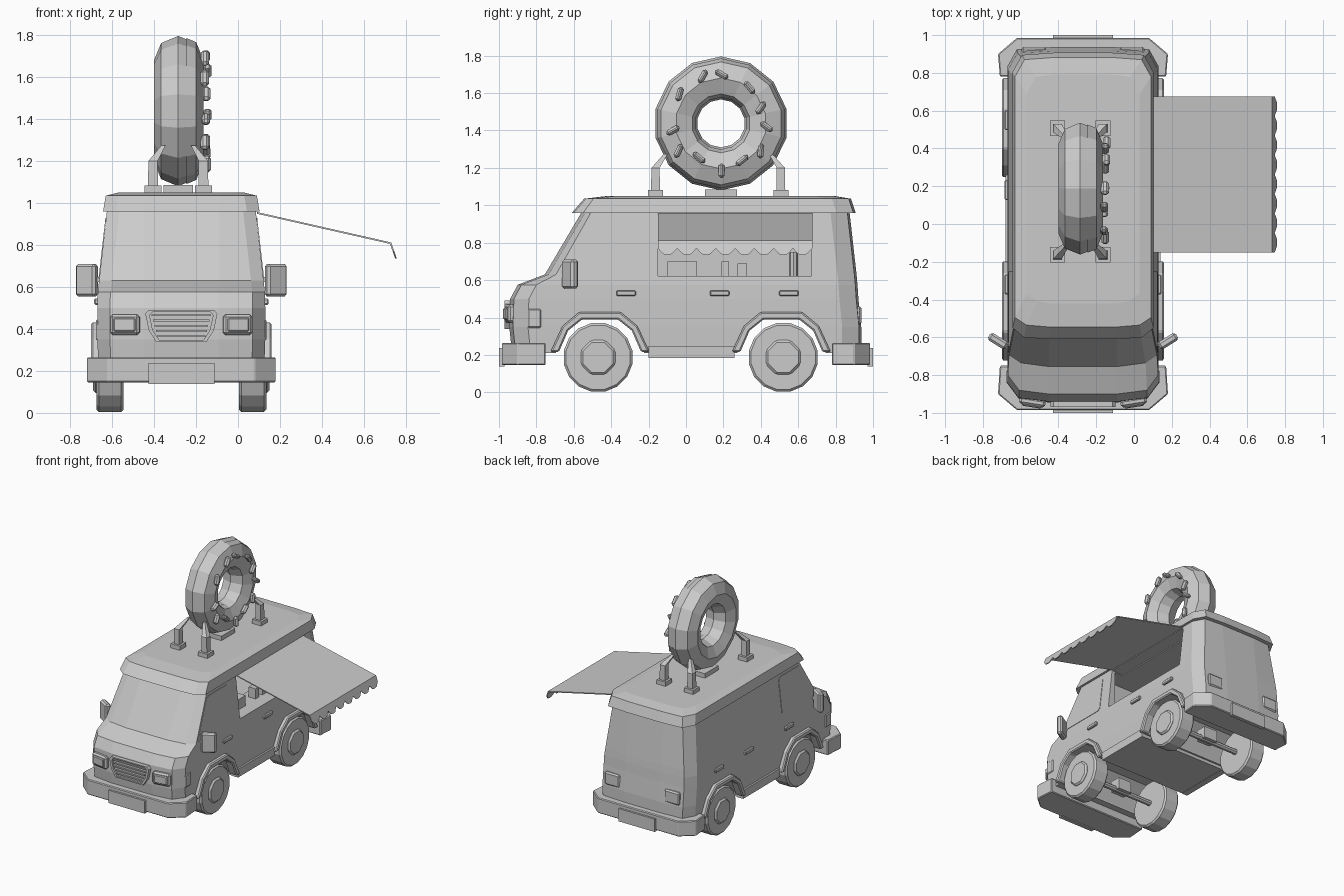
import bpy, bmesh
from math import radians, cos, sin, pi
from mathutils import Vector, Euler

if "Cube" in bpy.data.objects:
    bpy.data.objects.remove(bpy.data.objects["Cube"])

C = -0.27  # centre line of the van


def loft(name, rings):
    """Closed solid through rings of equal point count."""
    bm = bmesh.new()
    vs = [[bm.verts.new(p) for p in r] for r in rings]
    n = len(rings[0])
    for a, b in zip(vs, vs[1:]):
        for i in range(n):
            bm.faces.new((a[i], a[(i + 1) % n], b[(i + 1) % n], b[i]))
    bm.faces.new(vs[0])
    bm.faces.new(vs[-1])
    bmesh.ops.recalc_face_normals(bm, faces=bm.faces)
    me = bpy.data.meshes.new(name)
    bm.to_mesh(me)
    bm.free()
    ob = bpy.data.objects.new(name, me)
    bpy.context.collection.objects.link(ob)
    return ob


def bevel(ob, w):
    if w:
        m = ob.modifiers.new("bevel", "BEVEL")
        m.width, m.segments = w, 1
    return ob


def box(name, loc, size, rot=(0, 0, 0), bev=0):
    x, y, z = (v / 2 for v in size)
    ob = loft(name, [[(-x, -y, h), (x, -y, h), (x, y, h), (-x, y, h)] for h in (-z, z)])
    ob.location, ob.rotation_euler = loc, rot
    return bevel(ob, bev)


def side_prism(name, pts, x0, x1):
    return loft(name, [[(x, y, z) for y, z in pts] for x in (x0, x1)])


def disc(name, x0, x1, y, z, r, n, bev=0):
    pts = [(y + r * cos((i + .5) * 2 * pi / n), z + r * sin((i + .5) * 2 * pi / n)) for i in range(n)]
    return bevel(side_prism(name, pts, x0, x1), bev)


def cut(ob, cutter):
    m = ob.modifiers.new("cut", "BOOLEAN")
    m.operation, m.object = "DIFFERENCE", cutter
    bpy.context.view_layer.objects.active = ob
    bpy.ops.object.modifier_apply(modifier=m.name)
    bpy.data.objects.remove(cutter)


def side_w(z):
    return .40 if z < .575 else .398 - (z - .575) * .114


def plan(z, w, yf, yr, f=.18, a=.02, b=.1, cx=.05, cy=.09):
    """Horizontal outline with faceted front corners and chamfered rear."""
    half = [(f, yf), (w - .06, yf + a), (w, yf + b), (w, yr - cy), (w - cx, yr), (.15, yr + .012)]
    return [(C + x, y, z) for x, y in half] + [(C - x, y, z) for x, y in reversed(half)]


# Body shell
body = loft("van_body", [
    plan(.21, .395, -.93, .925), plan(.35, .40, -.945, .925), plan(.50, .40, -.94, .91),
    plan(.575, .398, -.90, .905), plan(.63, .392, -.755, .90, b=.06), plan(.985, .352, -.545, .86, b=.05)])

# Roof cap
loft("roof", [plan(.96, .373, -.61, .895, a=.01, b=.06), plan(1.035, .36, -.545, .87, a=.01, b=.05),
              plan(1.05, .30, -.42, .78, a=.01, b=.05)])

# Wheel wells, interior and serving window
for yc in (-.46, .51):
    r = [(.235, .1), (.235, .22), (.18, .33), (.10, .395)]
    pts = [(yc - a, z) for a, z in r] + [(yc + a, z) for a, z in reversed(r)]
    cut(body, side_prism("well_cutter", pts, C - .6, C + .6))
cut(body, box("interior_cutter", (C, .26, .695), (.66, 1.1, .49)))
cut(body, box("window_cutter", (C + .4, .26, .785), (.3, .82, .325)))

# Serving counter and goods
box("counter", (C + .25, .26, .605), (.16, .84, .03))
box("display_case", (C + .25, -.02, .66), (.09, .16, .08))
box("napkin_box", (C + .26, .21, .66), (.06, .04, .08))
box("cup_box", (C + .26, .30, .655), (.06, .05, .07))
bpy.ops.mesh.primitive_cylinder_add(vertices=8, radius=.024, depth=.13, location=(C + .26, .575, .685))
bpy.context.object.name = "bottle"

# Wheels, arches and everything mirrored left and right
for s in (-1, 1):
    for yw, yc in ((-.47, -.46), (.52, .51)):
        disc("tyre", C + s * .275, C + s * .405, yw, .187, .187, 16, .012)
        disc("hub", C + s * .38, C + s * .42, yw, .187, .1, 8, .012)
        out = [(.265, .215), (.20, .355), (.11, .43)]
        inn = [(.22, .215), (.17, .33), (.095, .39)]
        pts = [(yc - a, z) for a, z in out] + [(yc + a, z) for a, z in reversed(out)]
        pts += [(yc + a, z) for a, z in inn] + [(yc - a, z) for a, z in reversed(inn)]
        bevel(side_prism("wheel_arch", pts, C + s * .36, C + s * .43), .008)
    box("side_skirt", (C + s * .385, .03, .215), (.05, .46, .065))
    # cab side window following the leaning wall
    win = [(-.68, .64), (-.53, .91), (-.50, .928), (-.27, .928), (-.25, .91), (-.25, .66), (-.27, .64)]
    loft("cab_window", [[(C + s * (side_w(z) + d), y, z) for y, z in win] for d in (-.02, .004)])
    for y in (-.32, .18, .55):
        box("door_handle", (C + s * .403, y, .53), (.025, .105, .03), bev=.006)
    box("side_marker", (C + s * .398, -.81, .395), (.016, .07, .1), bev=.006)
    box("mirror", (C + s * .45, -.62, .632), (.11, .045, .155), (0, 0, s * radians(32)), .012)
    box("mirror_arm", (C + s * .40, -.635, .635), (.08, .02, .025))
    box("headlight", (C + s * .268, -.942, .42), (.14, .04, .098), (0, 0, s * radians(9)), .012)
    box("headlight_lens", (C + s * .27, -.955, .42), (.105, .03, .065), (0, 0, s * radians(9)), .006)
    box("tail_light", (C + s * .26, .915, .41), (.13, .045, .10), bev=.01)

# Underside
loft("floor_panel", [[(C + x * .39, y, z) for x, y in ((-1, -.2), (1, -.2), (1, .26), (-1, .26))] for z in (.185, .22)])
for yw in (-.47, .52):
    disc("axle", C - .3, C + .3, yw, .187, .022, 8)
    box("axle_mount", (C, yw, .22), (.12, .09, .09))

# Bumpers and plates
for s, inner in ((-1, .75), (1, .78)):
    o = [(.44, inner), (.45, .90), (.35, .985)]
    outline = [(C + x, s * y) for x, y in o] + [(C - x, s * y) for x, y in reversed(o)]
    bevel(loft("bumper", [[(x, y, z) for x, y in outline] for z in (.145, .265)]), .006)
    box("number_plate", (C, s * .985, .187), (.315, .03, .1))

# Grille with slats
def grille(name, k, y0, y1):
    h = [(.12, -.075), (.155, -.02), (.172, .06), (.155, .078)]
    pts = [(x * k, z * k) for x, z in h] + [(-x * k, z * k) for x, z in reversed(h)]
    return loft(name, [[(C + x, y, .413 + z) for x, z in pts] for y in (y0, y1)])


frame = grille("grille_frame", 1, -.97, -.92)
cut(frame, grille("grille_cutter", .88, -1.0, -.955))
for i in range(5):
    box("grille_slat", (C, -.958, .365 + i * .025), (.23 + i * .013, .012, .009))

# Awning sheet and scalloped valance
y0, y1, t = -.15, .675, .008
loft("awning", [[(.09, y, .957), (.73, y, .812), (.73, y, .812 - t), (.09, y, .957 - t)] for y in (y0, y1)])
step = (y1 - y0) / 8
edge = [(y0, 0)]
for i in range(8):
    edge += [(y0 + (i + f) * step, d) for f, d in ((0, .55), (.28, .95), (.5, 1), (.72, .95))]
edge += [(y1, .55), (y1, 0)]
loft("awning_valance", [[(.73 + .027 * d + o, y, .812 - .077 * d) for y, d in edge] for o in (-t, 0)])

# Roof doughnut with icing
DX, DY, DZ = -.285, .187, 1.438
for name, r in (("doughnut", .115), ("icing", .121)):
    bpy.ops.mesh.primitive_torus_add(major_segments=14, minor_segments=8, major_radius=.243, minor_radius=r,
                                     location=(DX, DY, DZ), rotation=(0, pi / 2, 0))
    ob = bpy.context.object
    ob.name = name
    if name == "icing":  # keep only the serving side
        bm = bmesh.new()
        bm.from_mesh(ob.data)
        bmesh.ops.bisect_plane(bm, geom=bm.verts[:] + bm.edges[:] + bm.faces[:], plane_co=(0, 0, .04),
                               plane_no=(0, 0, 1), clear_inner=True)
        bm.to_mesh(ob.data)
        bm.free()

# Sprinkles: y, z, tilt in degrees
for y, z, a in ((-.035, 1.595, 75), (.09, 1.69, 60), (.19, 1.70, -30), (.34, 1.63, -50), (-.07, 1.40, 30),
                (-.04, 1.29, 65), (.07, 1.255, -40), (.19, 1.185, 90), (.30, 1.24, 40), (.40, 1.29, 85),
                (.43, 1.42, -35), (.40, 1.52, 55)):
    off = abs(((y - DY) ** 2 + (z - DZ) ** 2) ** .5 - .243)
    box("sprinkle", (DX + .14 - off * .45, y, z), (.04, .078, .032), (radians(a), 0, 0), .012)

# Doughnut stand
box("stand_plate", (DX, DY, 1.065), (.14, .17, .04))
for sx in (-1, 1):
    for sy in (-1, 1):
        x, y = DX + sx * .12, .172 + sy * .335
        box("stand_foot", (x, y, 1.06), (.08, .08, .045))
        path = [(x, y, 1.06, .024), (x, y, 1.2, .022), (x - sx * .05, y - sy * .055, 1.275, .01)]
        loft("stand_post", [[(px + a * r, py + b * r, pz) for a, b in ((-1, -1), (1, -1), (1, 1), (-1, 1))]
                            for px, py, pz, r in path])
